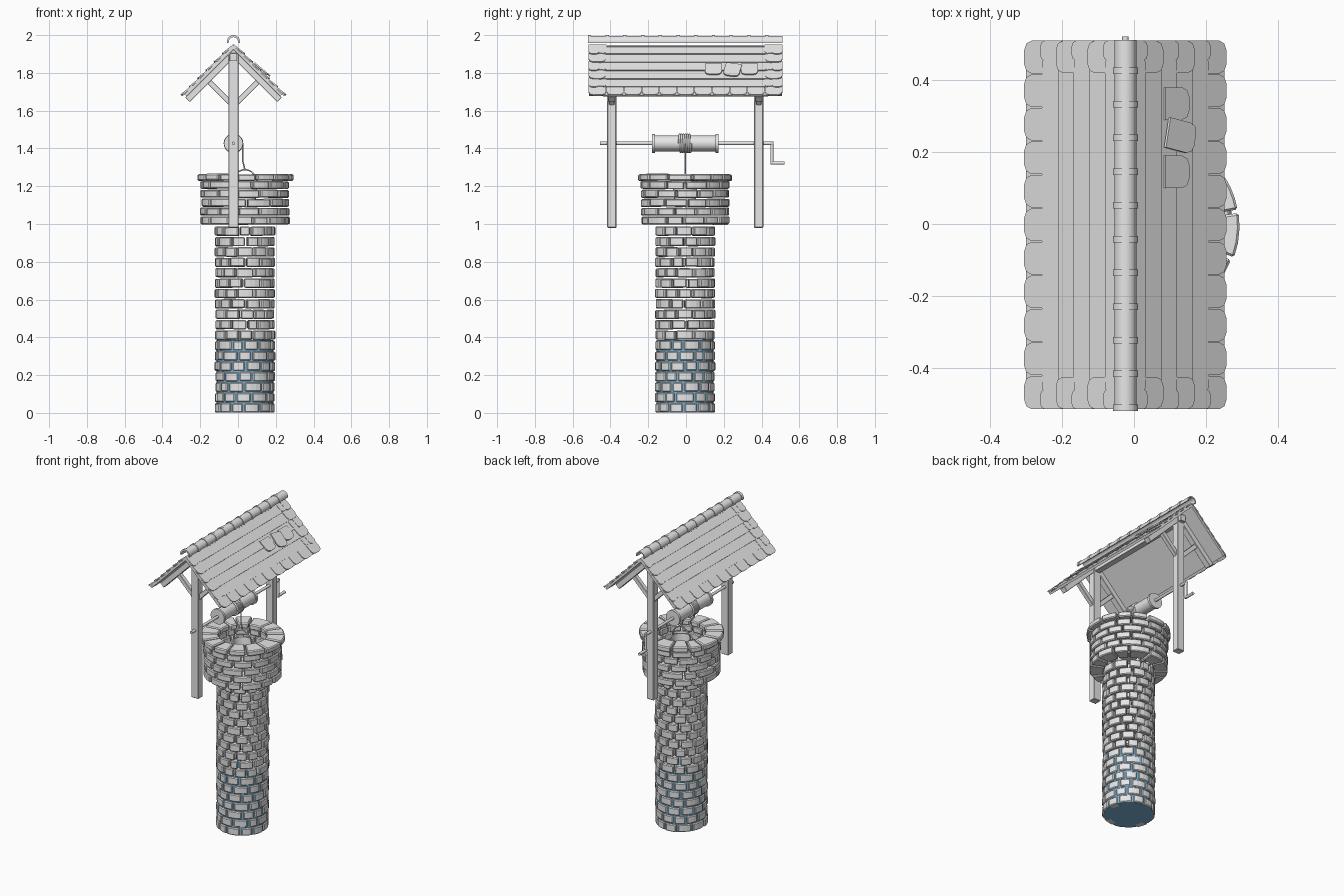
import bpy, bmesh, math, random
from mathutils import Vector, Matrix

random.seed(4)
cube = bpy.data.objects.get("Cube")
if cube:
    bpy.data.objects.remove(cube, do_unlink=True)


def material(name, rgb):
    m = bpy.data.materials.new(name)
    m.use_nodes = True
    m.diffuse_color = (*rgb, 1)
    m.node_tree.nodes["Principled BSDF"].inputs["Base Color"].default_value = (*rgb, 1)
    return m


GREY = material("weathered_grey", (0.8, 0.8, 0.8))
WATER = material("water_blue", (0.2, 0.45, 0.65))

WELL = Vector((0.037, -0.005, 0))   # axis of the well
FX = -0.024                         # centre plane of the frame and roof
APEX = 1.945                        # top of the roof deck
POSTS = (-0.393, 0.385)
AXLE = 1.427


def finish(name, bm, mat=GREY, bevel=0, smooth=False):
    bmesh.ops.recalc_face_normals(bm, faces=bm.faces)
    me = bpy.data.meshes.new(name)
    bm.to_mesh(me)
    bm.free()
    ob = bpy.data.objects.new(name, me)
    bpy.context.collection.objects.link(ob)
    me.materials.append(mat)
    if bevel:
        b = ob.modifiers.new("worn_edges", 'BEVEL')
        b.width, b.segments, b.limit_method = bevel, 1, 'ANGLE'
    if smooth:
        bpy.ops.object.select_all(action='DESELECT')
        ob.select_set(True)
        bpy.context.view_layer.objects.active = ob
        bpy.ops.object.shade_smooth_by_angle()
    return ob


def prism(bm, bottom, top):
    a = [bm.verts.new(p) for p in bottom]
    b = [bm.verts.new(p) for p in top]
    bm.faces.new(a)
    bm.faces.new(b)
    for i in range(len(a)):
        j = (i + 1) % len(a)
        bm.faces.new((a[i], a[j], b[j], b[i]))


def box(bm, x, y, z):
    prism(bm, *[[(x[0], y[0], h), (x[1], y[0], h), (x[1], y[1], h), (x[0], y[1], h)] for h in z])


def rod(bm, a, b, r, r2=None, sides=16):
    a, b = Vector(a), Vector(b)
    rot = (b - a).to_track_quat('Z', 'Y').to_matrix().to_4x4()
    bmesh.ops.create_cone(bm, cap_ends=True, segments=sides, radius1=r, radius2=r2 or r,
                          depth=(b - a).length, matrix=Matrix.Translation((a + b) / 2) @ rot)


def curve(name, pts, radius):
    cu = bpy.data.curves.new(name, 'CURVE')
    cu.dimensions, cu.bevel_depth, cu.bevel_resolution = '3D', radius, 2
    sp = cu.splines.new('POLY')
    sp.points.add(len(pts) - 1)
    for p, co in zip(sp.points, pts):
        p.co = (*co, 1)
    ob = bpy.data.objects.new(name, cu)
    bpy.context.collection.objects.link(ob)
    cu.materials.append(GREY)


# Masonry: rings of loose curved blocks
def ring(bm, count, r0, r1, z0, z1, shift, gap, jitter):
    cuts = [(i + shift + random.uniform(-.17, .17)) * math.tau / count for i in range(count)]
    cuts.append(cuts[0] + math.tau)
    for a, b in zip(cuts, cuts[1:]):
        half = gap / r1 / 2
        out = r1 + random.uniform(-jitter, jitter)
        dz = random.uniform(-jitter, jitter) / 2
        angles = [a + half + (b - a - 2 * half) * k / 3 for k in range(4)]
        path = [(r0, t) for t in angles] + [(out, t) for t in reversed(angles)]
        levels = [[WELL + Vector((r * math.cos(t), r * math.sin(t), z + dz)) for r, t in path]
                  for z in (z0, z1)]
        prism(bm, *levels)


bm = bmesh.new()
ROWS, PITCH = 18, 0.055
for i in range(ROWS):
    ring(bm, 12, 0.115, 0.158, i * PITCH + .003, (i + 1) * PITCH - .004, i % 2 / 2, 0.012, 0.003)
finish("shaft_bricks", bm, bevel=0.005)

bm = bmesh.new()
for i in range(5):
    z = 0.995 + i * 0.047
    ring(bm, 13, 0.15, 0.234, z + .003, z + .044, i % 2 / 2, 0.01, 0.004)
finish("wall_bricks", bm, bevel=0.005)

bm = bmesh.new()
ring(bm, 14, 0.145, 0.253, 1.229, 1.264, 0.2, 0.01, 0.005)
finish("rim_stones", bm, bevel=0.006)

bm = bmesh.new()
rod(bm, WELL + Vector((0, 0, .002)), WELL + Vector((0, 0, .385)), 0.15, sides=32)
finish("water", bm, WATER, smooth=True)

# Timber frame
for label, y in zip(("front", "back"), POSTS):
    bm = bmesh.new()
    box(bm, (FX - .026, FX + .026), (y - .024, y + .024), (0.98, 1.9))
    finish(label + "_post", bm, bevel=0.003)


def roof_point(side, u, y, n):
    c = math.sqrt(.5)
    return Vector((FX + side * c * (u + n), y, APEX - c * (u - n)))


def slab(bm, side, outline, low, high):
    """Plate on one slope: outline in (distance down slope, y), low/high give heights."""
    prism(bm, [roof_point(side, u, y, low(u)) for u, y in outline],
          [roof_point(side, u, y, high(u)) for u, y in outline])


def plank(bm, side, u0, u1, y0, y1, n0, n1):
    slab(bm, side, [(u0, y0), (u1, y0), (u1, y1), (u0, y1)], lambda u: n0, lambda u: n1)


bm_rafter, bm_brace, bm_deck = bmesh.new(), bmesh.new(), bmesh.new()
for side in (-1, 1):
    plank(bm_deck, side, -.005, .365, -.513, .508, -.014, 0)
    for y in POSTS:
        plank(bm_rafter, side, .015, .375, y - .02, y + .02, -.048, -.014)
        strip = [(0, 1.605), (.165, 1.77), (.145, 1.79), (0, 1.645)]
        prism(bm_brace, *[[(FX + side * dx, y + d, z) for dx, z in strip] for d in (-.014, .014)])
finish("roof_deck", bm_deck)
finish("rafters", bm_rafter, bevel=0.002)
finish("braces", bm_brace, bevel=0.002)
bm = bmesh.new()
box(bm, (FX - .02, FX + .02), (-.44, .43), (1.862, 1.905))
finish("ridge_beam", bm, bevel=0.002)


# Roof covering: overlapping courses, rounded edge tiles, slipped tiles
def tile(bm, side, u, y, length, width, lift, turn=0, tilt=0.008):
    h, l, r = width / 2, length / 2, width * .28
    shape = [(-l, -h), (l - r, -h), (l - r * .3, -h + r * .3), (l, -h + r),
             (l, h - r), (l - r * .3, h - r * .3), (l - r, h), (-l, h)]
    c, s = math.cos(turn), math.sin(turn)
    outline = [(u + a * c - b * s, y + a * s + b * c) for a, b in shape]
    top = lambda v: lift + tilt * (v - u + l) / length
    slab(bm, side, outline, lambda v: top(v) - .008, top)


COURSE = 0.062
bm_course, bm_tile = bmesh.new(), bmesh.new()
for side in (-1, 1):
    for i in range(6):
        u = .008 + i * COURSE
        slab(bm_course, side, [(u, -.44), (u + COURSE, -.44), (u + COURSE, .435), (u, .435)],
             lambda v: 0, lambda v: .003 + .007 * (v - u) / COURSE)
        w = .09 if i % 2 else .055
        for y in (-.515 + w / 2, .51 - w / 2):
            tile(bm_tile, side, u + .028, y, .075, w, .006)
        if w < .09:
            for y in (-.445, .44):
                tile(bm_tile, side, u + .024, y, .07, .05, .004)
    for i in range(11):
        tile(bm_tile, side, .343, -.468 + i * .0932, .08, .09, .007)
finish("roof_courses", bm_course)
finish("edge_tiles", bm_tile)
bm = bmesh.new()
tile(bm, 1, .19, .335, .085, .09, .011)
tile(bm, 1, .20, .245, .1, .085, .018, turn=-.2)
tile(bm, 1, .19, .145, .085, .09, .011)
finish("slipped_tiles", bm)

# Ridge: half-round tiles, each with a raised collar
bm = bmesh.new()


def half_pipe(y0, y1, r0, r1):
    arc = [math.radians(-12 + 204 * k / 12) for k in range(13)]
    path = [(r1, t) for t in arc] + [(r0, t) for t in reversed(arc)]
    prism(bm, *[[(FX + r * math.cos(t), y, 1.965 + r * math.sin(t)) for r, t in path]
                for y in (y0, y1)])


for i in range(11):
    y = -.52 + i * .0938
    half_pipe(y, y + .0938, .024, .031)
    half_pipe(y, y + .018, .026, .035)
finish("ridge_tiles", bm, smooth=True)

# Winch
bm = bmesh.new()
rod(bm, (FX, -.455, AXLE), (FX, .462, AXLE), .009)
rod(bm, (FX, .455, AXLE + .009), (FX, .455, 1.315), .008)
rod(bm, (FX, .448, 1.323), (FX, .522, 1.323), .009)
finish("axle_and_crank", bm, smooth=True)
bm = bmesh.new()
rod(bm, (FX, -.175, AXLE), (FX, .165, AXLE), .042, sides=24)
for y in (-.18, .157):
    rod(bm, (FX, y, AXLE), (FX, y + .015, AXLE), .05, sides=24)
finish("drum", bm, smooth=True)

turns, steps = 6, 20
coil = [(FX + .046 * math.cos(k * math.tau / steps), -.036 + .062 * k / (turns * steps),
         AXLE + .046 * math.sin(k * math.tau / steps)) for k in range(turns * steps + 1)]
curve("rope_coil", coil, .006)
curve("rope", [(FX + .05, -.005, AXLE), (FX + .05, -.005, 1.33), (WELL.x, -.005, 1.285)], .004)

# Bucket with a hoop handle
bm = bmesh.new()
profile = [(0, 1.09), (.052, 1.09), (.068, 1.215), (.06, 1.215), (.046, 1.1), (0, 1.1)]
verts = [bm.verts.new(WELL + Vector((r, 0, z))) for r, z in profile]
edges = [bm.edges.new(pair) for pair in zip(verts, verts[1:])]
bmesh.ops.spin(bm, geom=verts + edges, cent=WELL, axis=(0, 0, 1), angle=math.tau, steps=20)
bmesh.ops.remove_doubles(bm, verts=bm.verts, dist=.0005)
finish("bucket", bm, smooth=True)
hoop = [math.pi * k / 12 for k in range(13)]
curve("bucket_handle", [(WELL.x + .066 * math.cos(t), WELL.y, 1.21 + .078 * math.sin(t)) for t in hoop], .004)
